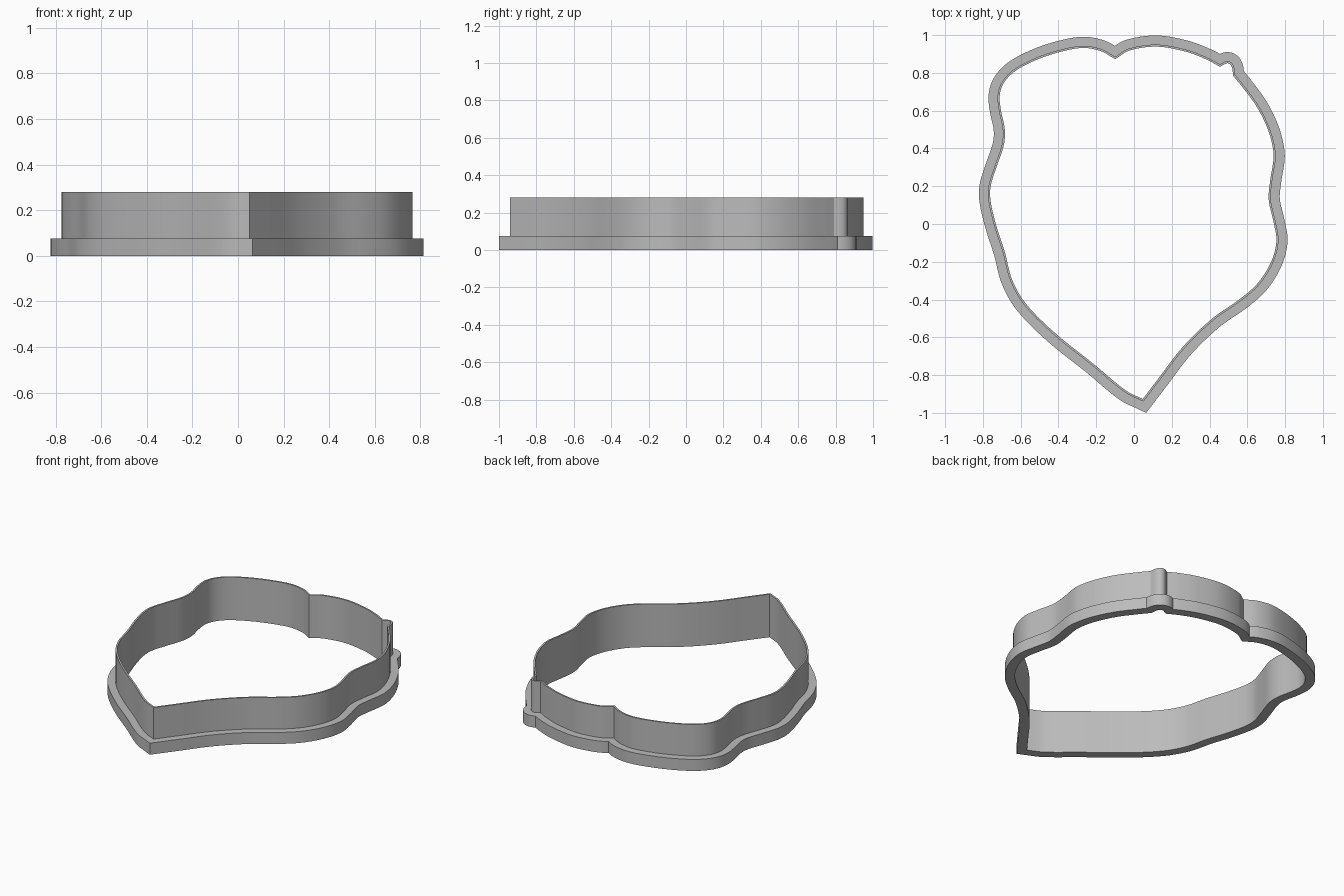
import bpy, bmesh, math
from mathutils import Vector

cube = bpy.data.objects.get("Cube")
if cube:
    bpy.data.objects.remove(cube)

BASE_H, TOP_H = 0.075, 0.28
LIP, THICK = 0.048, 0.011

# Blade outline, counter-clockwise; each run is smooth and ends at a sharp corner
right_side = [(.05, -.94), (.13, -.835), (.265, -.66), (.42, -.51), (.575, -.4),
              (.668, -.315), (.738, -.2), (.765, -.09), (.75, .01), (.724, .13),
              (.732, .23), (.75, .35), (.742, .425), (.715, .515), (.66, .625),
              (.58, .735), (.535, .79)]
small_bump = [(.535, .79), (.53, .83), (.515, .855), (.49, .862), (.455, .845)]
right_lobe = [(.455, .845), (.39, .88), (.28, .922), (.12, .95), (-.03, .928), (-.1, .885)]
left_side = [(-.1, .885), (-.17, .925), (-.27, .943), (-.4, .92), (-.53, .875),
             (-.64, .815), (-.7, .75), (-.722, .68), (-.715, .6), (-.695, .5),
             (-.7, .42), (-.74, .3), (-.77, .2), (-.77, .12), (-.74, -.01),
             (-.695, -.15), (-.655, -.3), (-.58, -.43), (-.42, -.59),
             (-.22, -.75), (-.05, -.89), (.05, -.94)]


def smooth_run(points, steps=7):
    """Sample a spline through the points, leaving out the last one."""
    p = [Vector(c) for c in points]
    p = [2 * p[0] - p[1]] + p + [2 * p[-1] - p[-2]]
    out = []
    for a, b, c, d in zip(p, p[1:], p[2:], p[3:]):
        length = (c - b).length
        # tangents scaled to the span keep uneven spacing well behaved
        m0 = (c - a) * (length / ((b - a).length + length))
        m1 = (d - b) * (length / ((d - c).length + length))
        for i in range(steps):
            t = i / steps
            h = t * t * (3 - 2 * t)
            out.append(b * (1 - h) + c * h + m0 * (t * (1 - t) ** 2) - m1 * (t * t * (1 - t)))
    return out


def offset(loop, dist):
    """Mitred offset, outward if positive; folded points join a clean neighbour."""
    n = len(loop)
    moved = []
    for i, p in enumerate(loop):
        e0 = (p - loop[i - 1]).normalized()
        e1 = (loop[(i + 1) % n] - p).normalized()
        n0, n1 = Vector((e0.y, -e0.x)), Vector((e1.y, -e1.x))
        moved.append(p + (n0 + n1) * (dist / (1 + n0.dot(n1))))
    limit = abs(dist) * 0.94
    good = [min((q - p).length for p in loop) > limit for q in moved]
    result = []
    for i in range(n):
        k = next(k for s in range(n) for k in ((i + s) % n, (i - s) % n) if good[k])
        result.append(moved[k])
    return result


def ring(name, inner, outer, z0, z1, mat):
    """Solid band between two matching outlines."""
    bm = bmesh.new()
    section = [(inner, z0), (outer, z0), (outer, z1), (inner, z1)]
    rows = [[bm.verts.new((p.x, p.y, z)) for p in loop] for loop, z in section]
    n = len(inner)
    for r in range(len(rows)):
        a, b = rows[r - 1], rows[r]
        for i in range(n):
            j = (i + 1) % n
            bm.faces.new((a[i], a[j], b[j], b[i]))
    bmesh.ops.remove_doubles(bm, verts=bm.verts, dist=0.0005)
    bmesh.ops.recalc_face_normals(bm, faces=bm.faces)
    mesh = bpy.data.meshes.new(name)
    bm.to_mesh(mesh)
    bm.free()
    mesh.materials.append(mat)
    ob = bpy.data.objects.new(name, mesh)
    bpy.context.collection.objects.link(ob)
    bpy.ops.object.select_all(action='DESELECT')
    ob.select_set(True)
    bpy.context.view_layer.objects.active = ob
    bpy.ops.object.shade_smooth_by_angle(angle=math.radians(30))
    return ob


grey = bpy.data.materials.new("plain_grey")
grey.use_nodes = True
colour = (0.5, 0.5, 0.5, 1)
grey.diffuse_color = colour
grey.node_tree.nodes["Principled BSDF"].inputs["Base Color"].default_value = colour

blade_outer = [p for run in (right_side, small_bump, right_lobe, left_side) for p in smooth_run(run)]
blade_inner = offset(blade_outer, -THICK)
lip_outer = offset(blade_outer, LIP)

# Wide grip at the bottom, thin cutting wall above it
ring("base_flange", blade_inner, lip_outer, 0, BASE_H, grey)
ring("cutting_wall", blade_inner, blade_outer, BASE_H, TOP_H, grey)
